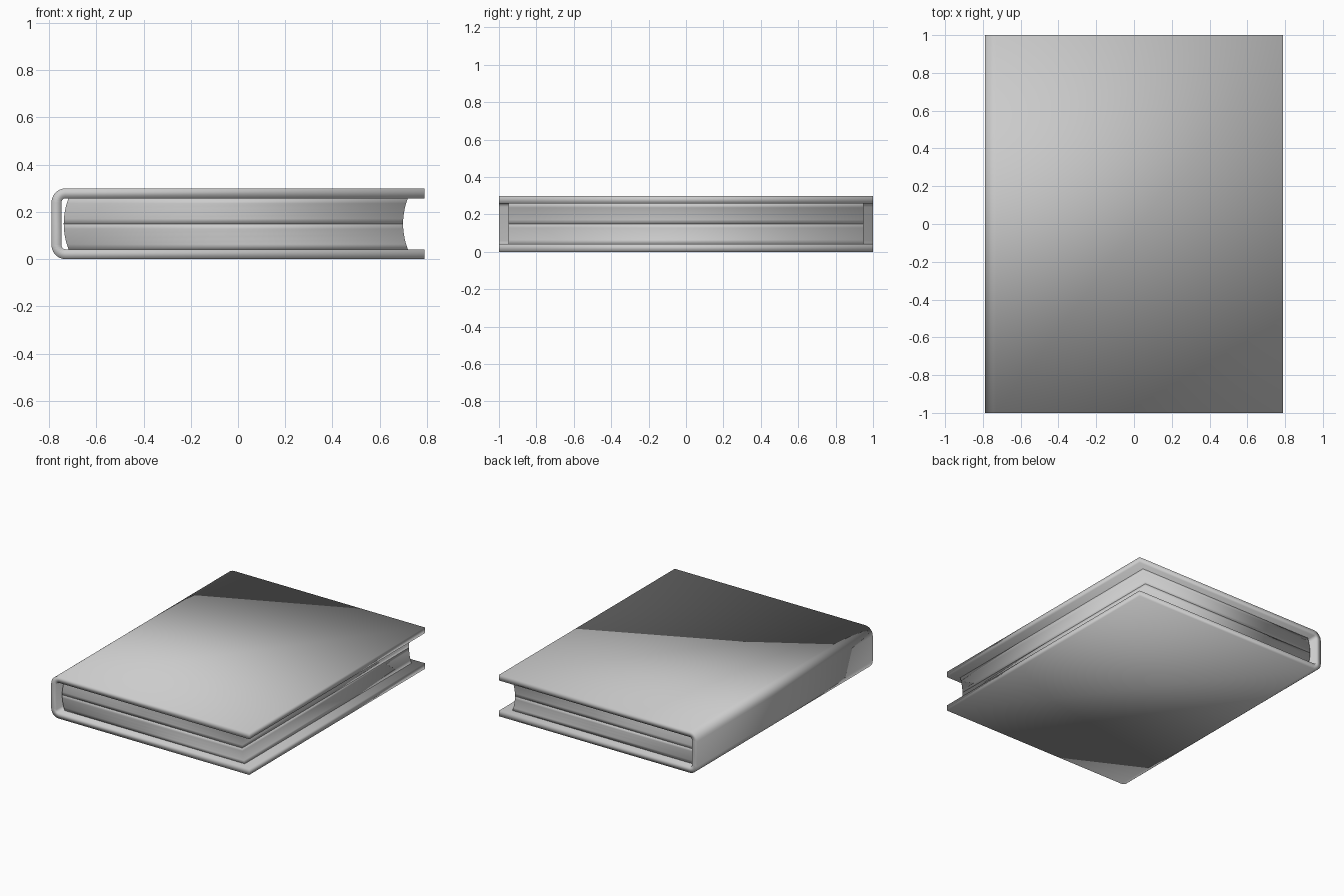
import bpy, math

if "Cube" in bpy.data.objects:
    bpy.data.objects.remove(bpy.data.objects["Cube"])

paper_grey = bpy.data.materials.new("plain grey")
paper_grey.diffuse_color = (0.6, 0.6, 0.6, 1)
paper_grey.use_nodes = True
paper_grey.node_tree.nodes["Principled BSDF"].inputs["Base Color"].default_value = paper_grey.diffuse_color


def arc(cx, cz, r, a0, a1, n):
    """Points on a circular arc in the xz plane, angles in degrees."""
    return [(cx + r * math.cos(math.radians(a0 + (a1 - a0) * i / n)),
             cz + r * math.sin(math.radians(a0 + (a1 - a0) * i / n)))
            for i in range(n + 1)]


def extrude_strip(name, side_a, side_b, half_depth):
    """Solid made from two matching edge lines, extruded along y."""
    n = len(side_a)
    verts = [(x, y, z) for y in (-half_depth, half_depth)
             for line in (side_a, side_b) for x, z in line]
    a, b, c, d = 0, n, 2 * n, 3 * n          # front a/b, back a/b
    faces = []
    for i in range(n - 1):
        j = i + 1
        faces += [(a + i, a + j, b + j, b + i), (c + j, c + i, d + i, d + j),
                  (a + j, a + i, c + i, c + j), (b + i, b + j, d + j, d + i)]
    e = n - 1
    faces += [(a, b, d, c), (b + e, a + e, c + e, d + e)]
    mesh = bpy.data.meshes.new(name)
    mesh.from_pydata(verts, [], faces)
    mesh.materials.append(paper_grey)
    obj = bpy.data.objects.new(name, mesh)
    bpy.context.collection.objects.link(obj)
    # consistent outward normals
    bpy.ops.object.select_all(action='DESELECT')
    obj.select_set(True)
    bpy.context.view_layer.objects.active = obj
    bpy.ops.object.mode_set(mode='EDIT')
    bpy.ops.mesh.select_all(action='SELECT')
    bpy.ops.mesh.normals_make_consistent(inside=False)
    bpy.ops.object.mode_set(mode='OBJECT')
    bpy.ops.object.shade_smooth()
    return obj


# Cover: two boards joined by a spine with rounded corners
W, H, T = 0.79, 0.30, 0.042


def cover_line(inset, radius):
    left, top, bottom = -W + inset, H - inset, inset
    return ([(W, top)]
            + arc(left + radius, top - radius, radius, 90, 180, 6)
            + arc(left + radius, bottom + radius, radius, 180, 270, 6)
            + [(W, bottom)])


extrude_strip("cover", cover_line(0, 0.06), cover_line(T, 0.018), 1.0)

# Page blocks: bowed towards the spine, hollow at the fore edge
MID, HALF = H / 2, H / 2 - T


def page_edge(base, z0, z1, n=5):
    zs = [z0 + (z1 - z0) * i / n for i in range(n + 1)]
    return [(base + 0.02 * ((z - MID) / HALF) ** 2, z) for z in zs]


for name, z0, z1 in (("lower_pages", T, MID), ("upper_pages", MID, H - T)):
    extrude_strip(name, page_edge(-0.738, z0, z1),
                  page_edge(0.699, z0, z1), 0.95)
